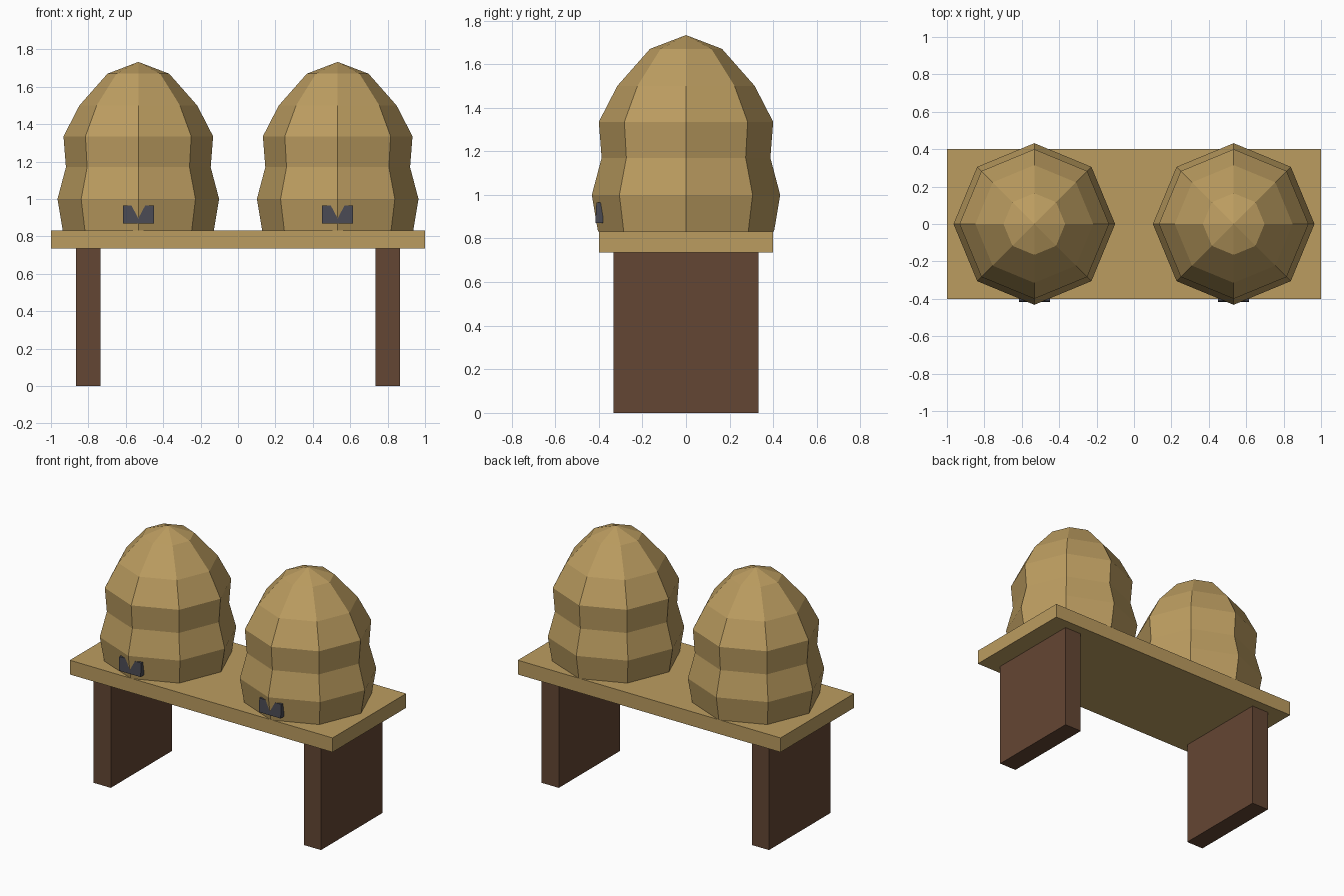
import bpy, bmesh
from math import cos, sin, pi

cube = bpy.data.objects.get("Cube")
if cube:
    bpy.data.objects.remove(cube, do_unlink=True)


def material(name, rgb):
    mat = bpy.data.materials.new(name)
    mat.use_nodes = True
    colour = (*rgb, 1.0)
    mat.diffuse_color = colour
    mat.node_tree.nodes["Principled BSDF"].inputs["Base Color"].default_value = colour
    return mat


straw = material("straw", (0.5, 0.335, 0.117))
dark_wood = material("dark_wood", (0.127, 0.061, 0.033))
charcoal = material("charcoal", (0.068, 0.068, 0.086))


def make_object(name, bm, mat):
    bmesh.ops.recalc_face_normals(bm, faces=bm.faces)
    mesh = bpy.data.meshes.new(name)
    bm.to_mesh(mesh)
    bm.free()
    mesh.materials.append(mat)
    obj = bpy.data.objects.new(name, mesh)
    bpy.context.collection.objects.link(obj)
    return obj


def box(name, low, high, mat):
    bm = bmesh.new()
    bmesh.ops.create_cube(bm, size=1)
    for v in bm.verts:
        v.co = [a + (c + 0.5) * (b - a) for a, b, c in zip(low, high, v.co)]
    return make_object(name, bm, mat)


def skep(name, x, profile, top, sides=8):
    """Stack octagonal rings and close them with a pointed crown."""
    bm = bmesh.new()
    rings = [[bm.verts.new((x + r * cos(2 * pi * i / sides),
                            r * sin(2 * pi * i / sides), z))
              for i in range(sides)] for r, z in profile]
    bm.faces.new(rings[0])
    for a, b in zip(rings, rings[1:]):
        for i in range(sides):
            j = (i + 1) % sides
            bm.faces.new((a[i], a[j], b[j], b[i]))
    tip = bm.verts.new((x, 0, top))
    for i in range(sides):
        bm.faces.new((rings[-1][i], rings[-1][(i + 1) % sides], tip))
    return make_object(name, bm, straw)


HIVE = [(0.404, 0.833), (0.432, 1.0), (0.387, 1.17),
        (0.4, 1.335), (0.315, 1.5), (0.165, 1.67)]

# Bench top
box("bench_top", (-1, -0.4, 0.735), (1, 0.4, 0.833), straw)

for side, s in (("left", 1), ("right", -1)):
    # Plank leg
    box(side + "_leg", (s * 0.8 - 0.065, -0.333, 0),
        (s * 0.8 + 0.065, 0.333, 0.735), dark_wood)
    # Woven hive
    x = s * 0.533
    skep(side + "_hive", x, HIVE, 1.733)
    # Entrance block, its front leaning back so the hive ridge shows as a notch
    block = box(side + "_entrance", (x - 0.083, -0.416, 0.87),
                (x + 0.083, -0.38, 0.965), charcoal)
    for v in block.data.vertices:
        if v.co.y < -0.4 and v.co.z > 0.9:
            v.co.y = -0.411
